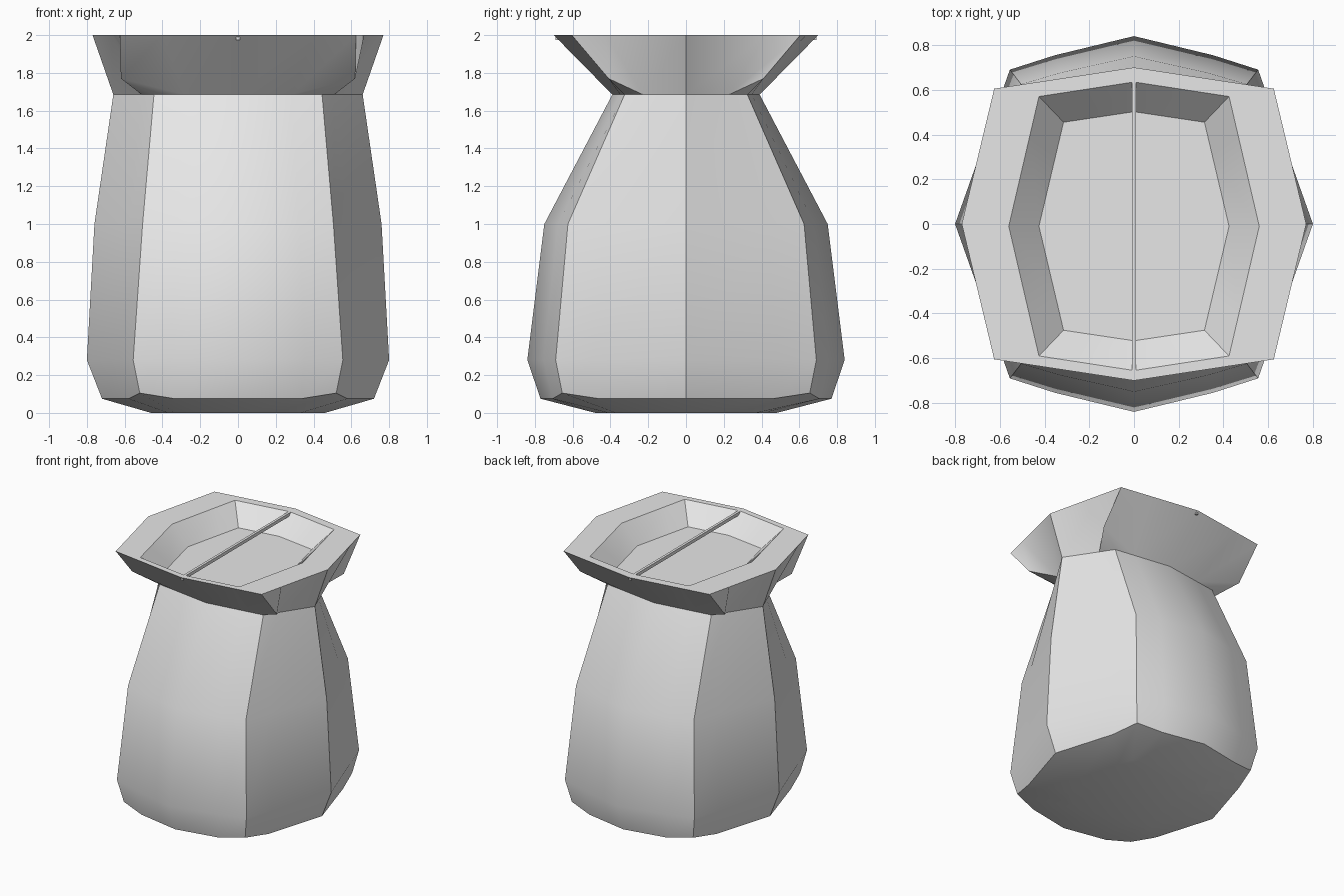
import bpy
import bmesh
import math

cube = bpy.data.objects.get("Cube")
if cube:
    bpy.data.objects.remove(cube, do_unlink=True)

# One plain grey for everything
grey = bpy.data.materials.new("light_grey")
grey.use_nodes = True
colour = (0.8, 0.8, 0.8, 1.0)
grey.diffuse_color = colour
grey.node_tree.nodes["Principled BSDF"].inputs["Base Color"].default_value = colour


def make_object(name, bm):
    bmesh.ops.recalc_face_normals(bm, faces=bm.faces)
    mesh = bpy.data.meshes.new(name)
    bm.to_mesh(mesh)
    bm.free()
    mesh.materials.append(grey)
    obj = bpy.data.objects.new(name, mesh)
    bpy.context.collection.objects.link(obj)
    return obj


def ring(z, side, front, cx, cy, corner_z=None, bulge=0.0, shift=0.0):
    """Sixteen-point outline: pointed sides, bowed front and back, four corners."""
    cz = z if corner_z is None else corner_z
    side_mid = (side + (cx - side) * 0.7, cy * 0.7, z)
    front_mid = (cx * 0.64, front + (cy - front) * 0.64 + bulge, z)
    quarter = [(side, 0, z), side_mid, (cx, cy, cz), front_mid, (0, front, z)]
    half = quarter + [(-x, y, h) for x, y, h in quarter[-2::-1]]
    full = half + [(x, -y, h) for x, y, h in half[-2:0:-1]]
    return [(x, y + shift, h) for x, y, h in full]


# Sack body, flared collar and sunken top, lofted as one skin
rings = [
    ring(0.0, 0.46, 0.48, 0.33, 0.37),
    ring(0.075, 0.72, 0.77, 0.52, 0.655, corner_z=0.105, bulge=0.01),
    ring(0.28, 0.80, 0.84, 0.555, 0.69, bulge=0.01),
    ring(1.0, 0.76, 0.75, 0.505, 0.625, bulge=0.008),
    ring(1.685, 0.66, 0.39, 0.445, 0.325),
    ring(2.0, 0.77, 0.70, 0.625, 0.605),
    ring(2.0, 0.56, 0.645, 0.425, 0.58, shift=-0.01),
    ring(1.86, 0.425, 0.512, 0.315, 0.465, shift=-0.01),
]
# The collar starts at the neck, with its corners pulled out and up
collar = list(rings[4])
for i, (x, y, z) in enumerate(collar):
    if i % 4 == 2:
        collar[i] = (math.copysign(0.62, x), math.copysign(0.41, y), 1.77)
rings.insert(5, collar)

bm = bmesh.new()
loops = [[bm.verts.new(p) for p in r] for r in rings]
for low, high in zip(loops, loops[1:]):
    for i in range(len(low)):
        j = (i + 1) % len(low)
        bm.faces.new((low[i], low[j], high[j], high[i]))
bm.faces.new(loops[0])
bm.faces.new(loops[-1])
bmesh.ops.remove_doubles(bm, verts=bm.verts, dist=0.0005)
sack = make_object("sack_body", bm)
bpy.context.view_layer.objects.active = sack
sack.select_set(True)
bpy.ops.object.shade_smooth_by_angle(angle=math.radians(32))

# Thin bar across the opening
bm = bmesh.new()
bmesh.ops.create_cube(bm, size=1)
bmesh.ops.scale(bm, vec=(0.02, 1.38, 0.025), verts=bm.verts)
bmesh.ops.translate(bm, vec=(0, 0, 1.9875), verts=bm.verts)
make_object("opening_bar", bm)
